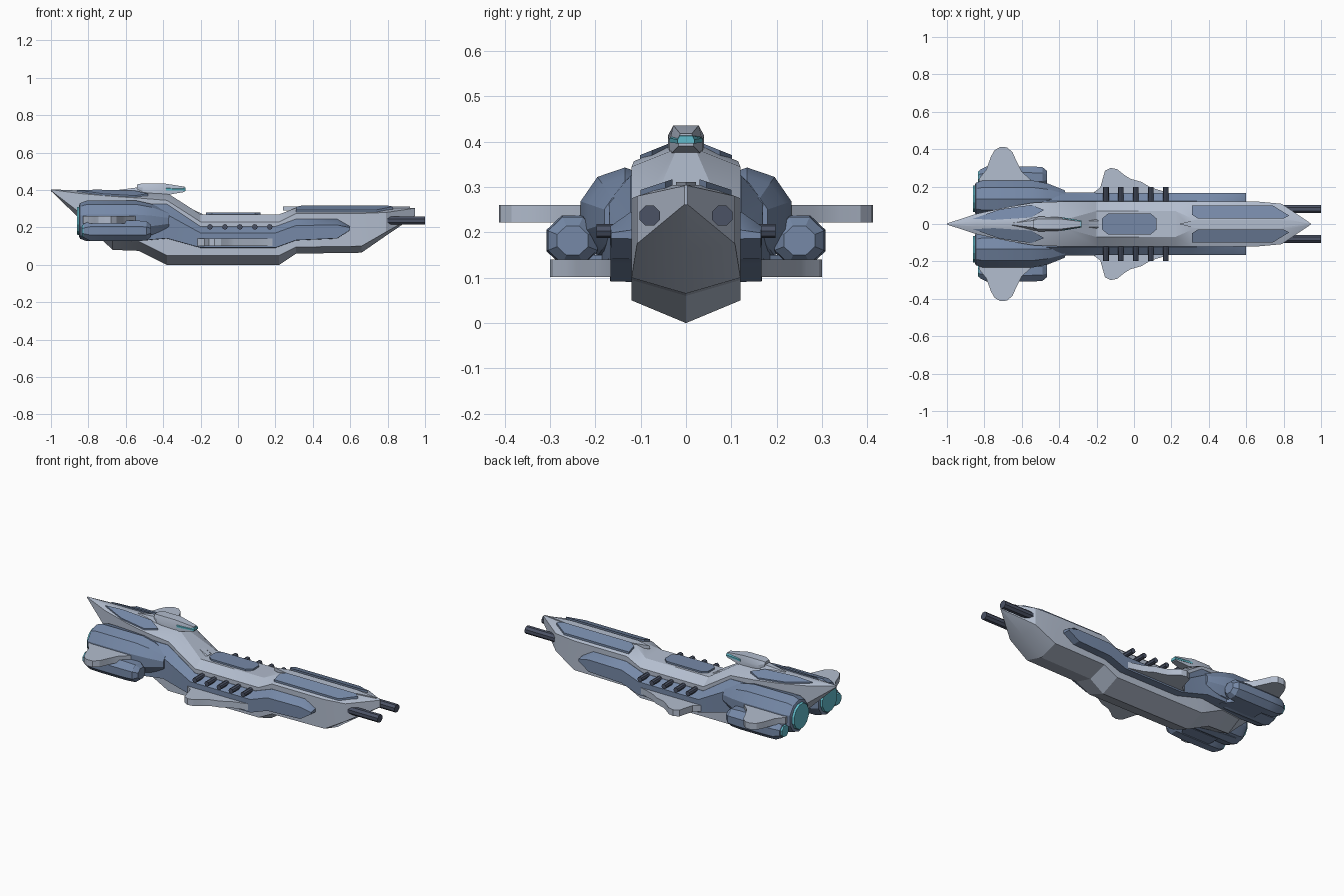
import bpy, bmesh, math

if "Cube" in bpy.data.objects:
    bpy.data.objects.remove(bpy.data.objects["Cube"])


def mat(name, c):
    m = bpy.data.materials.new(name)
    m.diffuse_color = (*c, 1)
    m.use_nodes = True
    m.node_tree.nodes["Principled BSDF"].inputs["Base Color"].default_value = m.diffuse_color
    return m


GREY = mat("pale_plate", (0.45, 0.51, 0.62))
BLUE = mat("blue_armour", (0.18, 0.25, 0.39))
DARK = mat("dark_metal", (0.07, 0.085, 0.13))
CYAN = mat("cyan_glow", (0.12, 0.5, 0.6))


def loft(name, rings, material, mirror=False, angle=25):
    """Skin a list of equal-length point rings and cap both ends."""
    bm = bmesh.new()
    vs = [[bm.verts.new(p) for p in r] for r in rings]
    n = len(vs[0])
    for a, b in zip(vs, vs[1:]):
        for i in range(n):
            j = (i + 1) % n
            bm.faces.new((a[i], a[j], b[j], b[i]))
    bm.faces.new(vs[0])
    bm.faces.new(vs[-1][::-1])
    bmesh.ops.recalc_face_normals(bm, faces=bm.faces)
    me = bpy.data.meshes.new(name)
    bm.to_mesh(me)
    bm.free()
    me.materials.append(material)
    ob = bpy.data.objects.new(name, me)
    bpy.context.collection.objects.link(ob)
    if mirror:
        m = ob.modifiers.new("Mirror", 'MIRROR')
        m.use_axis = (False, True, False)
        m.use_mirror_merge = False
    bpy.ops.object.select_all(action='DESELECT')
    ob.select_set(True)
    bpy.context.view_layer.objects.active = ob
    bpy.ops.object.shade_smooth_by_angle(angle=math.radians(angle))
    return ob


def tube(name, stations, y, z, n, material, squash=1.0):
    """Faceted body along x from (x, radius) stations."""
    rings = [[(x, y + r * squash * math.cos(math.tau * (i + .5) / n),
               z + r * math.sin(math.tau * (i + .5) / n)) for i in range(n)]
             for x, r in stations]
    return loft(name, rings, material, True)


def slab(name, pts, height, thick, material, mirror=True):
    """Plan outline lifted to height(y), extruded in z."""
    return loft(name, [[(x, y, height(y) - thick) for x, y in pts],
                       [(x, y, height(y)) for x, y in pts]], material, mirror)


# Main hull: x, half width, keel, chine, shoulder, deck half width, deck height
hull = [(-1.0, .003, .395, .397, .402, .001, .404),
        (-.84, .055, .240, .275, .381, .015, .397),
        (-.67, .092, .080, .130, .366, .02, .395),
        (-.53, .115, .075, .125, .357, .02, .395),
        (-.38, .12, .0, .05, .345, .02, .385),
        (-.20, .12, .0, .05, .23, .07, .27),
        (.22, .12, .0, .05, .23, .07, .27),
        (.31, .12, .06, .095, .275, .03, .305),
        (.66, .12, .065, .10, .275, .03, .305),
        (.79, .108, .155, .175, .28, .03, .305),
        (.945, .003, .26, .262, .303, .001, .305)]
loft("hull", [[(x, 0, k), (x, w, c), (x, w, s), (x, d, t),
               (x, -d, t), (x, -w, s), (x, -w, c)]
              for x, w, k, c, s, d, t in hull], GREY)

# Side armour belts: x, bottom, top, outer y
belt = [(-.80, .14, .31, .165), (-.50, .13, .325, .185), (-.38, .14, .325, .17),
        (-.20, .09, .205, .167), (.20, .09, .205, .167), (.31, .13, .245, .167),
        (.53, .14, .245, .167), (.60, .185, .205, .165)]
loft("side_belt", [[(x, .09, b), (x, y, b + .002), (x, y, t - (t - b) * .3),
                    (x, .122, t), (x, .09, t)] for x, b, t, y in belt], BLUE, True)

# Raised deck panels
fore_h = lambda y: .317 - .33 * max(0, y - .03)
slab("fore_deck_panel", [(.34, .03), (.31, .05), (.31, .10), (.74, .10),
                         (.83, .045), (.80, .03)], fore_h, .02, BLUE)
slab("fore_spine", [(.24, 0), (.33, .022), (.78, .022), (.92, 0)],
     lambda y: .311, .02, GREY)
aft_h = lambda y: .411 - .4 * y
slab("aft_deck_panel", [(-.86, .028), (-.72, .078), (-.55, .102), (-.48, .075),
                        (-.55, .035), (-.75, .022)], aft_h, .02, BLUE)
slab("mid_deck_panel", [(-.17, .03), (-.14, .055), (.09, .055), (.12, .03),
                        (.12, -.03), (.09, -.055), (-.14, -.055), (-.17, -.03)],
     lambda y: .28, .025, BLUE, False)

# Bridge neck: x, base half width, base z, top half width, top z
neck = [(-.66, .006, .385, .004, .398), (-.53, .05, .365, .02, .415),
        (-.42, .06, .345, .022, .40), (-.36, .068, .32, .02, .372),
        (-.27, .065, .275, .018, .31), (-.19, .04, .25, .016, .272)]
loft("bridge_neck", [[(x, w, b), (x, d, t), (x, -d, t), (x, -w, b)]
                     for x, w, b, d, t in neck], GREY)


# Bridge head and window
def boxes(name, st, m):
    return loft(name, [[(x, w, b), (x, w, (b + t) / 2), (x, d, t), (x, -d, t),
                        (x, -w, (b + t) / 2), (x, -w, b)]
                       for x, w, d, b, t in st], m)


boxes("bridge_head", [(-.54, .024, .018, .405, .43), (-.51, .04, .028, .39, .436),
                      (-.40, .036, .028, .37, .436), (-.285, .017, .013, .39, .418)], GREY)
boxes("bridge_window", [(-.385, .036, .02, .398, .418),
                        (-.28, .0185, .014, .396, .413)], CYAN)

# Main and outer engines
tube("main_engine", [(-.85, .083), (-.845, .095), (-.81, .108), (-.54, .108),
                     (-.46, .09), (-.37, .05)], .135, .235, 10, BLUE, .95)
tube("main_exhaust", [(-.862, .075), (-.84, .082)], .135, .235, 12, CYAN, .95)
tube("outer_engine", [(-.825, .04), (-.79, .058), (-.72, .06), (-.55, .06),
                      (-.49, .056), (-.465, .035)], .25, .182, 8, BLUE, 1.05)
tube("outer_exhaust", [(-.835, .034), (-.81, .038)], .25, .182, 8, CYAN)

# Twin bow guns
tube("bow_gun", [(.62, .024), (1.0, .024)], .08, .237, 8, DARK)

# Row of side ribs
for i in range(5):
    x = -.15 + .08 * i
    rings = [[(x + .015 * math.cos(math.tau * k / 8), y,
               .203 + .015 * math.sin(math.tau * k / 8)) for k in range(8)]
             for y in (.10, .197)]
    loft("side_rib_%d" % (i + 1), rings, DARK, True)

# Rear wings and fore fins
slab("rear_wing", [(-.83, .20), (-.83, .24), (-.79, .29), (-.765, .36), (-.745, .395),
                   (-.715, .412), (-.68, .41), (-.65, .385), (-.63, .34), (-.60, .28),
                   (-.55, .235), (-.53, .20)], lambda y: .26, .038, GREY)
slab("fore_fin", [(-.22, .12), (-.22, .165), (-.18, .195), (-.165, .25), (-.155, .285),
                  (-.125, .30), (-.09, .293), (-.055, .265), (-.02, .242), (.04, .225),
                  (.09, .195), (.19, .165), (.19, .12)], lambda y: .14, .038, GREY)
# Small outer fins below the rear wings
slab("engine_keel_plate", [(-.72, .15), (-.72, .24), (-.54, .24), (-.48, .15)],
     lambda y: .15, .02, BLUE)
